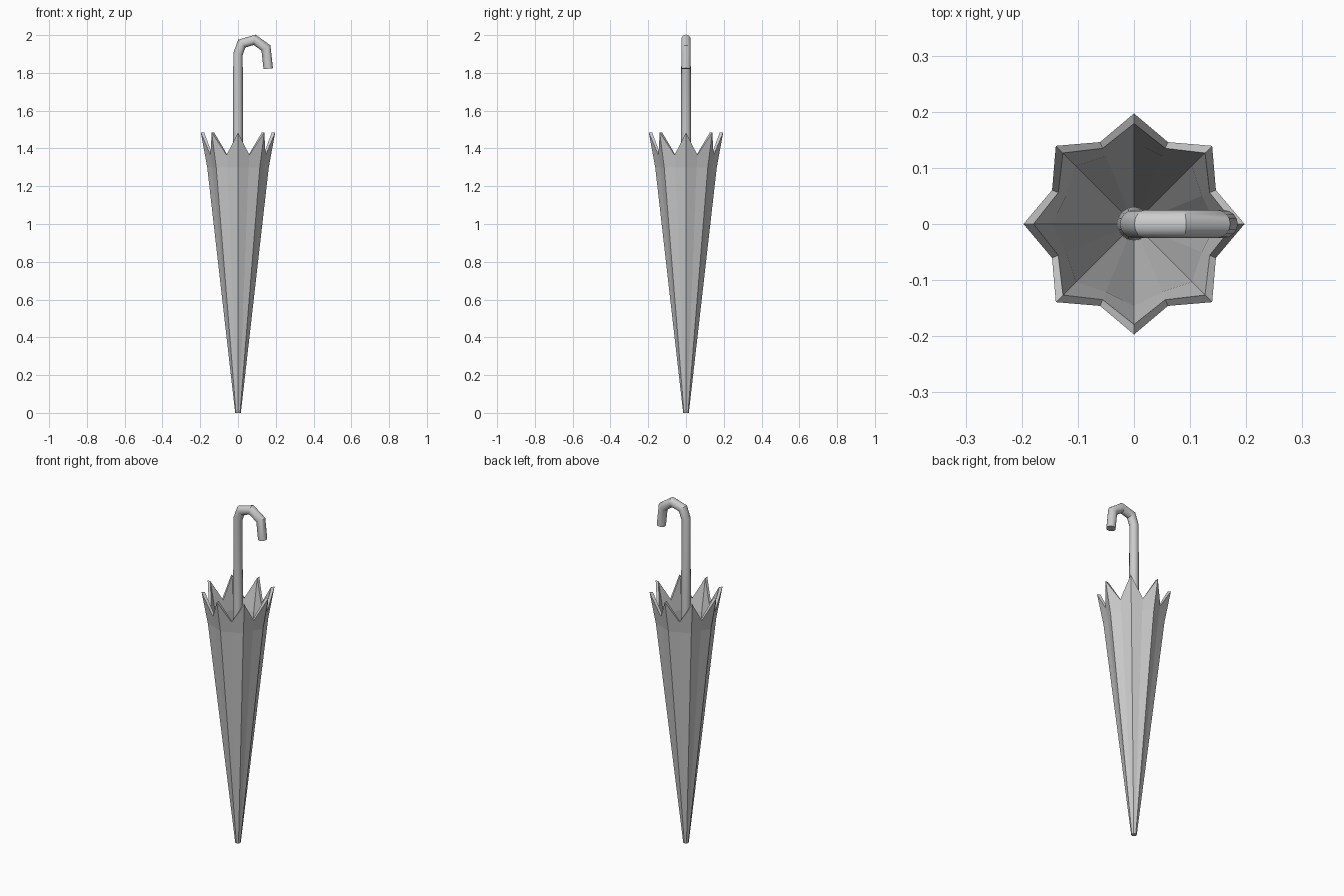
import bpy, bmesh, math
from mathutils import Vector

cube = bpy.data.objects.get("Cube")
if cube:
    bpy.data.objects.remove(cube, do_unlink=True)

grey = bpy.data.materials.new("plain_grey")
grey.use_nodes = True
grey.diffuse_color = (0.6, 0.6, 0.6, 1)
grey.node_tree.nodes["Principled BSDF"].inputs["Base Color"].default_value = grey.diffuse_color


def loft(name, rings):
    """Skin a list of vertex rings and cap both ends."""
    bm = bmesh.new()
    loops = [[bm.verts.new(p) for p in ring] for ring in rings]
    for a, b in zip(loops, loops[1:]):
        n = len(a)
        for i in range(n):
            j = (i + 1) % n
            bm.faces.new((a[i], a[j], b[j], b[i]))
    bm.faces.new(loops[0])
    bm.faces.new(loops[-1])
    bmesh.ops.recalc_face_normals(bm, faces=bm.faces[:])
    mesh = bpy.data.meshes.new(name)
    bm.to_mesh(mesh)
    bm.free()
    mesh.materials.append(grey)
    obj = bpy.data.objects.new(name, mesh)
    bpy.context.collection.objects.link(obj)
    return obj


def star(tip_r, tip_z, fold_r, fold_z, ribs=8):
    """Ring alternating between rib tips and the folds between them."""
    ring = []
    for i in range(ribs * 2):
        a = math.pi * i / ribs
        r, z = (fold_r, fold_z) if i % 2 else (tip_r, tip_z)
        ring.append((r * math.cos(a), r * math.sin(a), z))
    return ring


# Folded canopy: outside from the foot up, over the rim, and down the inside
loft("canopy", [
    star(0.015, 0, 0.0135, 0),
    star(0.163, 1.3, 0.146, 1.3),
    star(0.197, 1.485, 0.158, 1.365),
    star(0.179, 1.485, 0.146, 1.365),
    star(0.146, 1.3, 0.131, 1.3),
    star(0.004, 0.08, 0.0037, 0.08),
])

# Shaft and hooked handle: mitred tube along a bent path
path = [Vector((x, 0, z)) for x, z in (
    (0, 0.2), (0, 1.45), (0, 1.9), (0.02, 1.955), (0.088, 1.975),
    (0.148, 1.932), (0.16, 1.822))]
radii = [0.03, 0.026] + [0.025] * 5
SIDES = 16
side = Vector((0, 1, 0))
rings = []
for i, p in enumerate(path):
    before = (p - path[max(i - 1, 0)]).normalized()
    after = (path[min(i + 1, len(path) - 1)] - p).normalized()
    along = (before + after).normalized()
    miter = 1 / max(along.dot(after if after.length else before), 0.5)
    out = side.cross(along) * miter
    rings.append([p + radii[i] * (math.cos(t) * out + math.sin(t) * side)
                  for t in (2 * math.pi * k / SIDES for k in range(SIDES))])
handle = loft("shaft_and_handle", rings)

bpy.ops.object.select_all(action="DESELECT")
handle.select_set(True)
bpy.context.view_layer.objects.active = handle
bpy.ops.object.shade_smooth_by_angle(angle=math.radians(28))
